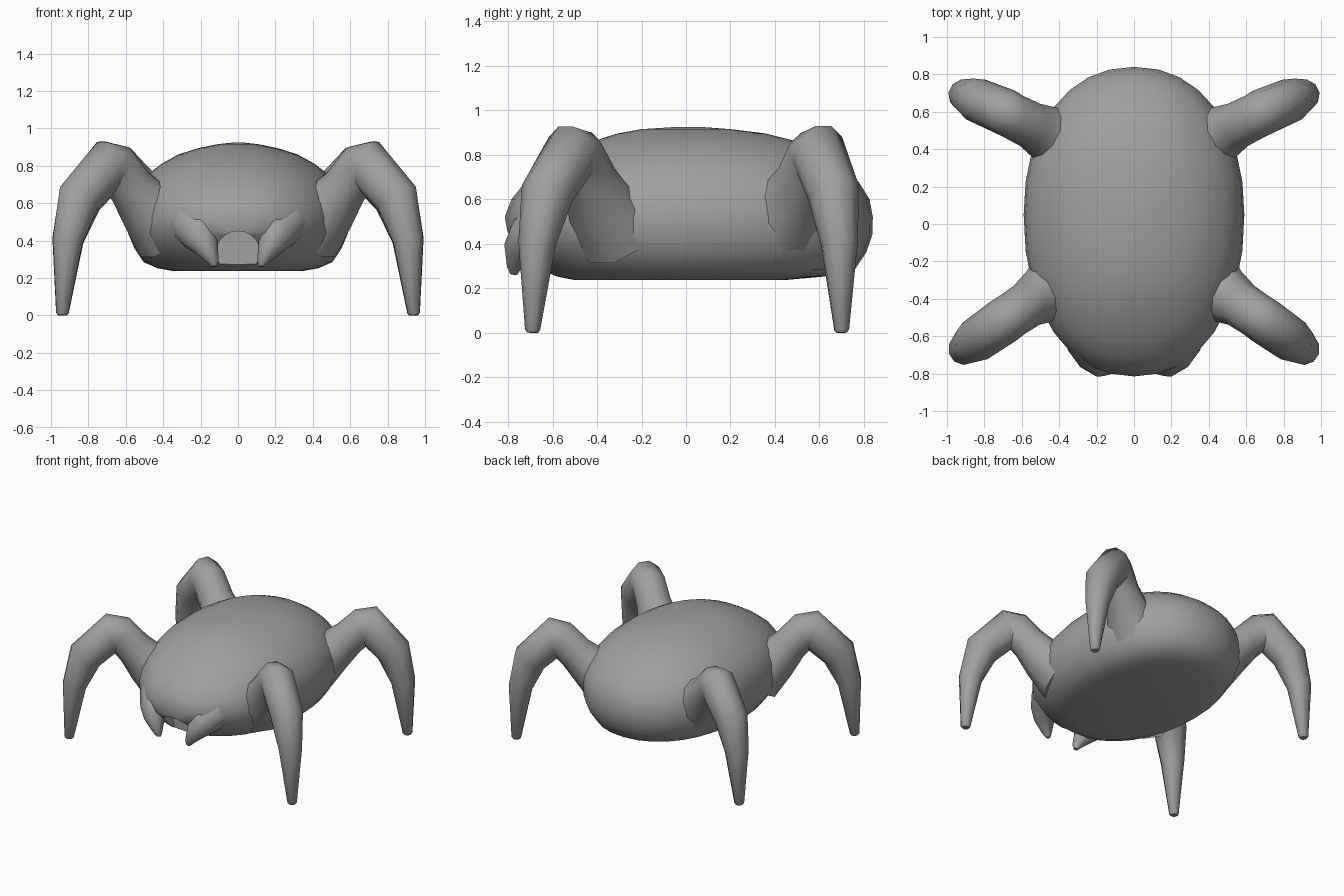
import bpy, bmesh, math
from mathutils import Vector

if "Cube" in bpy.data.objects:
    bpy.data.objects.remove(bpy.data.objects["Cube"])

grey = bpy.data.materials.new("stone grey")
grey.diffuse_color = (0.35, 0.35, 0.35, 1)
grey.use_nodes = True
grey.node_tree.nodes["Principled BSDF"].inputs["Base Color"].default_value = grey.diffuse_color


def make_object(name, rings):
    """Skin a list of closed rings and cap both ends."""
    bm = bmesh.new()
    loops = [[bm.verts.new(p) for p in ring] for ring in rings]
    n = len(loops[0])
    for a, b in zip(loops, loops[1:]):
        for i in range(n):
            bm.faces.new((a[i], a[(i + 1) % n], b[(i + 1) % n], b[i]))
    bm.faces.new(loops[0])
    bm.faces.new(loops[-1])
    bmesh.ops.recalc_face_normals(bm, faces=bm.faces)
    mesh = bpy.data.meshes.new(name)
    bm.to_mesh(mesh)
    bm.free()
    obj = bpy.data.objects.new(name, mesh)
    bpy.context.collection.objects.link(obj)
    mesh.materials.append(grey)
    return obj


def smooth(obj, angle=50):
    bpy.ops.object.select_all(action='DESELECT')
    obj.select_set(True)
    bpy.context.view_layer.objects.active = obj
    bpy.ops.object.shade_smooth_by_angle(angle=math.radians(angle))


def limb(name, path, sides=10):
    """Tapered, mitred tube along (x, y, z, radius) points."""
    pts = [Vector(p[:3]) for p in path]
    across = (pts[-1] - pts[0]).cross(Vector((0, 0, 1))).normalized()
    rings = []
    for i, p in enumerate(pts):
        before = (p - pts[i - 1]).normalized() if i else (pts[1] - p).normalized()
        after = (pts[i + 1] - p).normalized() if i < len(pts) - 1 else before
        along = (before + after).normalized()
        mitre = 1 / max(0.6, along.dot(before))
        up = across.cross(along).normalized()
        r = path[i][3]
        rings.append([p + across * r * math.cos(t) + up * r * mitre * math.sin(t)
                      for t in (2 * math.pi * k / sides for k in range(sides))])
    obj = make_object(name, rings)
    smooth(obj)
    return obj


# Body: rounded shell, levels of (z, front y, back y, half width)
MID_Y, SIDES = 0.05, 32
levels = [
    (0.236, -0.50, 0.44, 0.34), (0.252, -0.58, 0.62, 0.43), (0.285, -0.65, 0.76, 0.505),
    (0.36, -0.73, 0.81, 0.555), (0.44, -0.80, 0.838, 0.588), (0.52, -0.815, 0.84, 0.59),
    (0.60, -0.785, 0.825, 0.58), (0.68, -0.72, 0.775, 0.545), (0.75, -0.63, 0.70, 0.488),
    (0.81, -0.53, 0.61, 0.41), (0.86, -0.42, 0.50, 0.32), (0.895, -0.31, 0.36, 0.21),
    (0.915, -0.20, 0.20, 0.11), (0.924, -0.06, 0.08, 0.03),
]


def body_ring(z, front, back, half):
    ring = []
    for k in range(SIDES):
        t = 2 * math.pi * k / SIDES
        c, s = math.cos(t), math.sin(t)
        x = math.copysign(abs(c) ** 0.92, c) * half
        reach = back - MID_Y if s > 0 else MID_Y - front
        ring.append((x, MID_Y + math.copysign(abs(s) ** 0.92, s) * reach, z))
    return ring


body = make_object("body", [body_ring(*level) for level in levels])

# Mouth: arched recess cut into the lower front
arch = [(0.115 * math.cos(math.pi * k / 10), 0.345 + 0.105 * math.sin(math.pi * k / 10))
        for k in range(11)] + [(-0.075, 0.15), (0.075, 0.15)]
cutter = make_object("mouth_cutter", [[(x, y, z) for x, z in arch] for y in (-1.0, -0.62)])
cutter.hide_render = True
cutter.hide_viewport = True
cut = body.modifiers.new("mouth", 'BOOLEAN')
cut.operation = 'DIFFERENCE'
cut.solver = 'EXACT'
cut.object = cutter
smooth(body)

# Legs and fangs, one of each per side
front_leg = [(0.38, -0.31, 0.47, 0.21), (0.49, -0.385, 0.575, 0.155), (0.575, -0.435, 0.69, 0.125),
             (0.65, -0.485, 0.79, 0.122), (0.70, -0.52, 0.80, 0.125), (0.85, -0.625, 0.625, 0.118),
             (0.91, -0.67, 0.40, 0.084), (0.939, -0.69, 0.012, 0.034), (0.94, -0.69, 0.0, 0.024)]
back_leg = [(0.36, 0.42, 0.50, 0.20), (0.47, 0.485, 0.60, 0.15), (0.555, 0.53, 0.69, 0.125),
            (0.645, 0.575, 0.79, 0.122), (0.69, 0.60, 0.80, 0.125), (0.845, 0.665, 0.625, 0.118),
            (0.91, 0.69, 0.40, 0.084), (0.939, 0.70, 0.012, 0.034), (0.94, 0.70, 0.0, 0.024)]
fang = [(0.26, -0.60, 0.50, 0.12), (0.205, -0.70, 0.435, 0.105), (0.175, -0.755, 0.37, 0.07),
        (0.135, -0.775, 0.29, 0.032), (0.125, -0.775, 0.262, 0.016)]
for side, sign in (("right", 1), ("left", -1)):
    for part, path in (("front_leg", front_leg), ("back_leg", back_leg), ("fang", fang)):
        limb(f"{side}_{part}", [(sign * x, y, z, r) for x, y, z, r in path])
